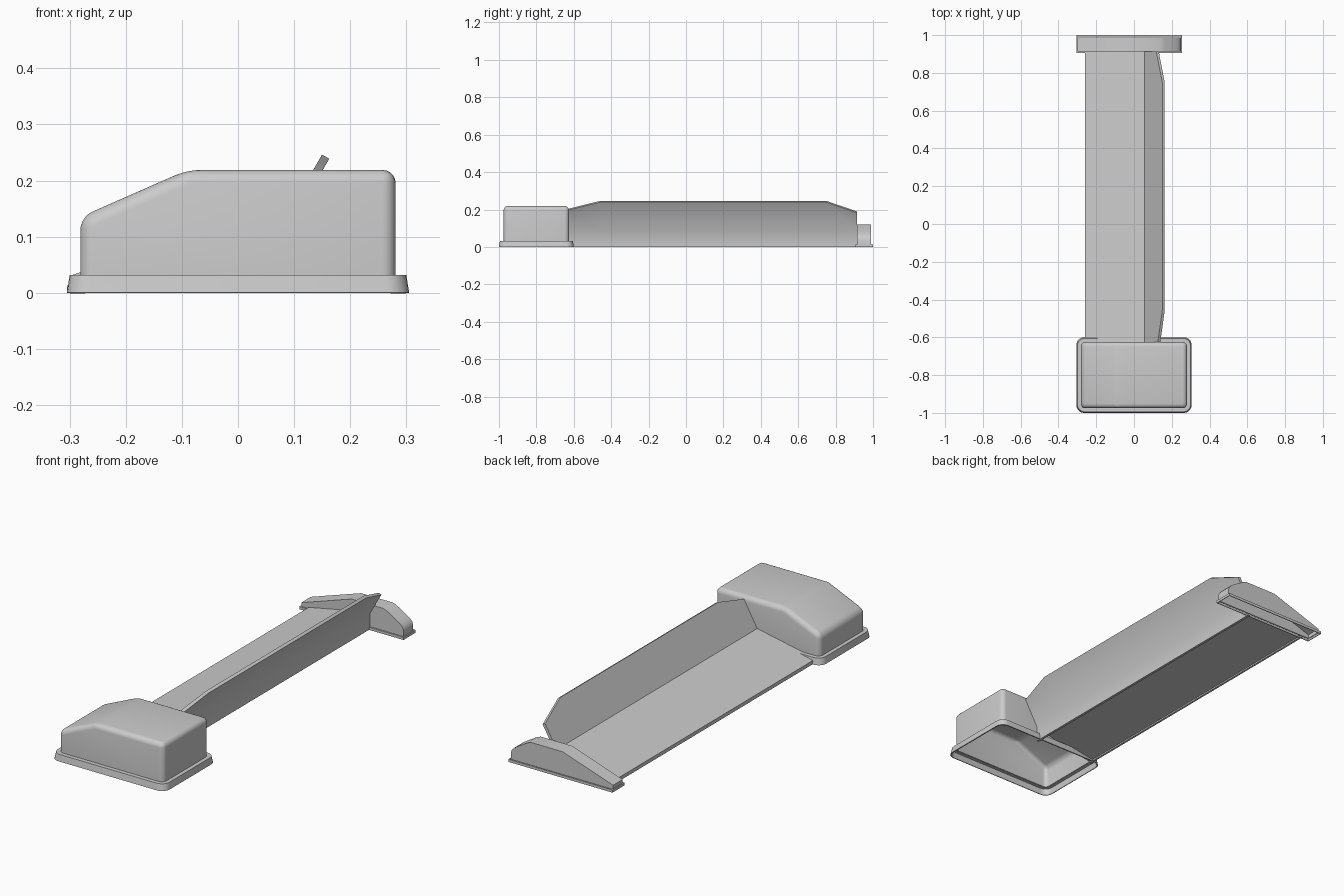
import bpy, bmesh
from math import radians

if "Cube" in bpy.data.objects:
    bpy.data.objects.remove(bpy.data.objects["Cube"])

GREY = (0.6, 0.6, 0.6, 1)
grey = bpy.data.materials.new("plain grey")
grey.use_nodes = True
grey.diffuse_color = GREY
grey.node_tree.nodes["Principled BSDF"].inputs["Base Color"].default_value = GREY


def finish(bm, name, thickness=0):
    """Turn a bmesh into an object, with optional inward wall thickness."""
    mesh = bpy.data.meshes.new(name)
    bm.to_mesh(mesh)
    bm.free()
    mesh.materials.append(grey)
    ob = bpy.data.objects.new(name, mesh)
    bpy.context.collection.objects.link(ob)
    bpy.ops.object.select_all(action='DESELECT')
    ob.select_set(True)
    bpy.context.view_layer.objects.active = ob
    if thickness:
        wall = ob.modifiers.new("wall", 'SOLIDIFY')
        wall.thickness = thickness
        wall.offset = -1
        bpy.ops.object.modifier_apply(modifier=wall.name)
    bpy.ops.object.shade_smooth_by_angle(angle=radians(30))


def loft(sections):
    """Join (y, [(x, z), ...]) cross-sections into a closed solid."""
    bm = bmesh.new()
    rings = [[bm.verts.new((x, y, z)) for x, z in pts] for y, pts in sections]
    n = len(rings[0])
    for a, b in zip(rings, rings[1:]):
        for i in range(n):
            j = (i + 1) % n
            bm.faces.new((a[i], a[j], b[j], b[i]))
    bm.faces.new(rings[0])
    bm.faces.new(rings[-1][::-1])
    bmesh.ops.recalc_face_normals(bm, faces=bm.faces)
    return bm


def open_below(bm):
    """Remove the downward faces of a closed solid."""
    bm.normal_update()
    bottom = [f for f in bm.faces if f.normal.z < -0.9]
    bmesh.ops.delete(bm, geom=bottom, context='FACES')


def hood(name, profile, y0, y1, radius=0):
    """Hollow cover: extruded profile, open below, with rounded edges."""
    bm = loft([(y0, profile), (y1, profile)])
    open_below(bm)
    if radius:
        edges = [e for e in bm.edges if not e.is_boundary]
        bmesh.ops.bevel(bm, geom=edges, offset=radius, segments=5,
                        profile=0.5, affect='EDGES', clamp_overlap=True)
    finish(bm, name, 0.005)


def flange(name, x0, x1, y0, y1, height, draft, ledge, radius=0):
    """Hollow foot rim with a ledge on top that meets the cover."""
    bm = bmesh.new()
    bmesh.ops.create_cube(bm, size=1)
    for v in bm.verts:
        sx, sy, sz = (1 if c > 0 else -1 for c in v.co)
        d = draft if sz > 0 else 0
        v.co = ((x1 - d if sx > 0 else x0 + d),
                (y1 - d if sy > 0 else y0 + d),
                (height if sz > 0 else 0))
    if radius:
        corners = [e for e in bm.edges
                   if abs(e.verts[0].co.z - e.verts[1].co.z) > height / 2]
        bmesh.ops.bevel(bm, geom=corners, offset=radius, segments=6,
                        profile=0.5, affect='EDGES')
    open_below(bm)
    top = [f for f in bm.faces if f.normal.z > 0.9]
    bmesh.ops.inset_region(bm, faces=top, thickness=ledge, depth=0)
    bmesh.ops.delete(bm, geom=top, context='FACES')
    finish(bm, name, 0.005)


# Front housing with one sloping shoulder
hood("front_housing",
     [(-0.281, 0.028), (-0.281, 0.135), (-0.09, 0.219), (0.281, 0.219), (0.281, 0.028)],
     -0.975, -0.625, 0.024)
flange("front_housing_rim", -0.305, 0.305, -1, -0.6, 0.032, 0.005, 0.021, 0.04)

# Rear end cap with a steep rounded side and a long slope
hood("rear_cap",
     [(0.25, 0.009), (0.25, 0.04), (0.245, 0.055), (0.232, 0.069), (0.21, 0.083),
      (0.16, 0.113), (0.14, 0.12), (-0.03, 0.12), (-0.3, 0.03), (-0.3, 0.009)],
     0.914, 0.988)
flange("rear_cap_rim", -0.305, 0.255, 0.906, 1, 0.013, 0, 0.009)


# Long tray: rising floor, leaning wall and upright skirt
def tray_section(top):
    lean = 0.57 * (top - 0.08)
    return [(-0.26, 0), (-0.26, 0.018), (0.055, 0.08), (0.055 + lean, top),
            (0.068 + lean, top - 0.007), (0.07, 0.078), (0.07, 0),
            (0.058, 0), (0.058, 0.068), (-0.25, 0.007), (-0.25, 0)]


stations = ((-0.625, 0.205), (-0.46, 0.246), (0.75, 0.246), (0.914, 0.19))
finish(loft([(y, tray_section(top)) for y, top in stations]), "long_tray")
